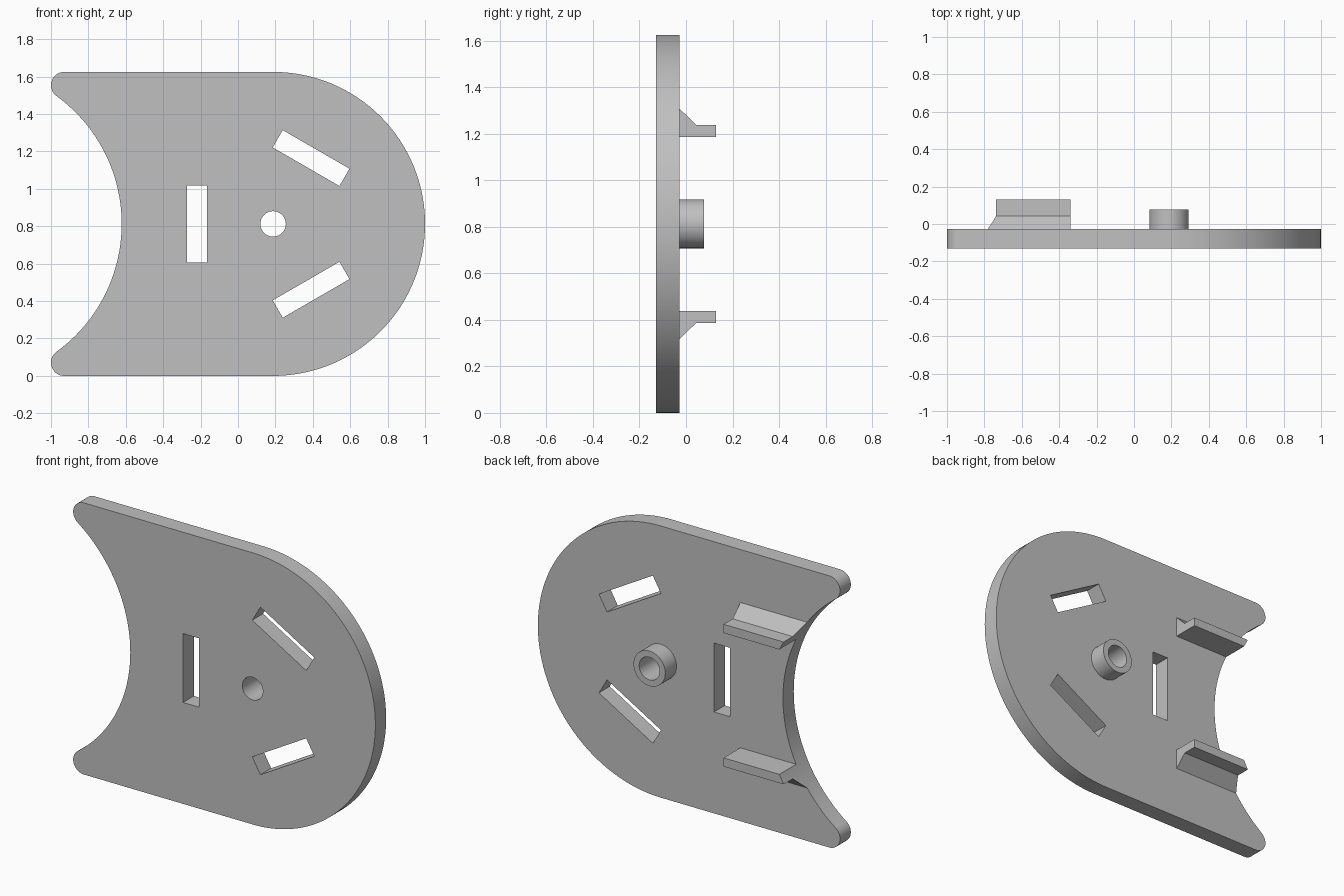
import bpy, bmesh
from math import sin, cos, pi, atan2, radians
from mathutils import Vector, Matrix

cube = bpy.data.objects.get("Cube")
if cube:
    bpy.data.objects.remove(cube, do_unlink=True)

HEIGHT = 1.625
MID = HEIGHT / 2
FRONT, BACK = -0.13, -0.028      # plate faces along y
HUB_X = 0.1875                   # centre of the rounded end
BITE_X, BITE_R = -1.467, 0.845   # concave end
TIP_R = 0.071                    # rounded tips

grey = bpy.data.materials.new("plain grey")
grey.use_nodes = True
grey.diffuse_color = (0.53, 0.53, 0.53, 1)
grey.node_tree.nodes["Principled BSDF"].inputs["Base Color"].default_value = grey.diffuse_color


def arc(cx, cz, r, a0, a1, n):
    """Points of an arc in the x-z plane."""
    angles = [a0 + (a1 - a0) * i / n for i in range(n + 1)]
    return [(cx + r * cos(a), cz + r * sin(a)) for a in angles]


def prism(name, points, direction):
    """Solid made by sweeping a flat polygon."""
    bm = bmesh.new()
    bm.faces.new([bm.verts.new(p) for p in points])
    bmesh.ops.remove_doubles(bm, verts=bm.verts, dist=1e-4)
    swept = bmesh.ops.extrude_face_region(bm, geom=bm.faces[:])
    moved = [v for v in swept["geom"] if isinstance(v, bmesh.types.BMVert)]
    bmesh.ops.translate(bm, verts=moved, vec=Vector(direction))
    bmesh.ops.recalc_face_normals(bm, faces=bm.faces)
    mesh = bpy.data.meshes.new(name)
    bm.to_mesh(mesh)
    bm.free()
    mesh.materials.append(grey)
    obj = bpy.data.objects.new(name, mesh)
    bpy.context.collection.objects.link(obj)
    return obj


def slab(name, outline, y0, y1):
    return prism(name, [(x, y0, z) for x, z in outline], (0, y1 - y0, 0))


def finish(obj, cutters):
    """Cut the part, keep the result and shade it smooth with sharp edges."""
    for cutter in cutters:
        mod = obj.modifiers.new("cut", 'BOOLEAN')
        mod.operation, mod.solver, mod.object = 'DIFFERENCE', 'EXACT', cutter
    graph = bpy.context.evaluated_depsgraph_get()
    obj.data = bpy.data.meshes.new_from_object(obj.evaluated_get(graph))
    obj.modifiers.clear()
    obj.data.shade_smooth()
    obj.data.set_sharp_from_angle(angle=radians(30))


# Cutters: centre hole, three slots around the hub, concave end
hole = slab("hole_cutter", arc(HUB_X, MID, 0.068, 0, 2 * pi, 48), -0.3, 0.3)
bite = slab("bite_cutter", arc(BITE_X, MID, BITE_R, 0, 2 * pi, 192), -0.3, 0.3)
slots = []
for turn in (60, 180, 300):
    spin = Matrix.Rotation(radians(turn), 2)
    corners = [(0.353, -0.206), (0.46, -0.206), (0.46, 0.206), (0.353, 0.206)]
    outline = [Vector((HUB_X, MID)) + spin @ Vector(c) for c in corners]
    slots.append(slab("slot_cutter", outline, -0.3, 0.3))

# Plate outline: round end, upper tip, concave end, lower tip
tip_x, tip_z = -1 + TIP_R, HEIGHT - TIP_R
meet = atan2(tip_z - MID, tip_x - BITE_X)
outline = (arc(HUB_X, MID, MID, -pi / 2, pi / 2, 96)
           + arc(tip_x, tip_z, TIP_R, pi / 2, pi + meet, 16)
           + arc(BITE_X, MID, BITE_R, meet, -meet, 64)
           + arc(tip_x, TIP_R, TIP_R, pi - meet, 3 * pi / 2, 16))
plate = slab("plate", outline, FRONT, BACK)
finish(plate, [hole] + slots)

# Hollow boss on the back
boss = slab("boss", arc(HUB_X, MID, 0.105, 0, 2 * pi, 64), BACK, 0.078)
finish(boss, [hole])

# Two mirrored ledges with sloped roots, trimmed by the concave end
profile = [(BACK, 1.186), (0.13, 1.186), (0.13, 1.238), (0.044, 1.238), (BACK, 1.308)]
for name, flip in (("upper_ledge", False), ("lower_ledge", True)):
    points = [(-0.34, y, HEIGHT - z if flip else z) for y, z in profile]
    finish(prism(name, points, (-0.5, 0, 0)), [bite])

for cutter in [hole, bite] + slots:
    bpy.data.objects.remove(cutter, do_unlink=True)
